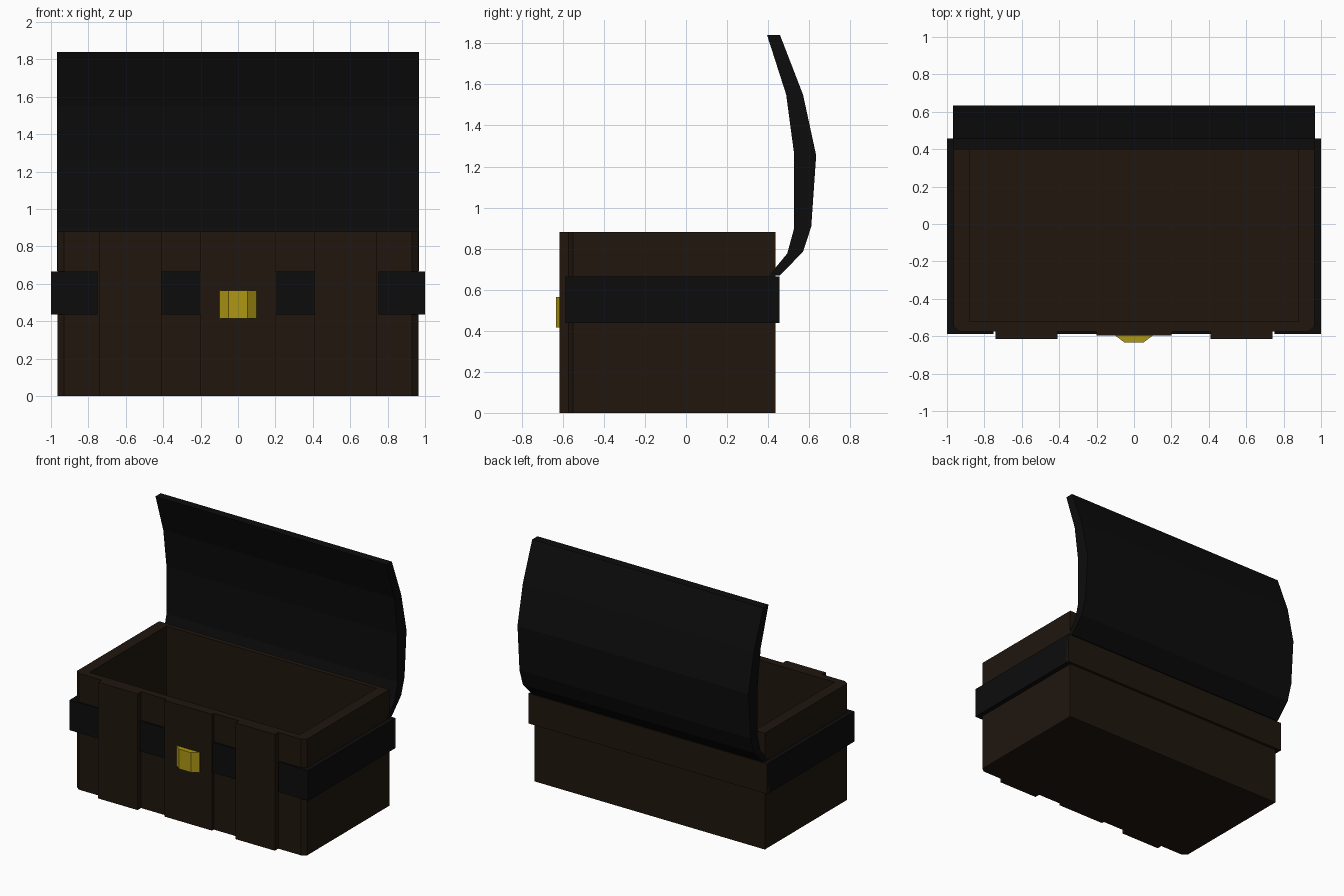
import bpy, bmesh, math
from mathutils import Vector

if "Cube" in bpy.data.objects:
    bpy.data.objects.remove(bpy.data.objects["Cube"])


def material(name, rgb):
    m = bpy.data.materials.new(name)
    m.diffuse_color = (*rgb, 1)
    m.use_nodes = True
    m.node_tree.nodes["Principled BSDF"].inputs["Base Color"].default_value = m.diffuse_color
    return m


WOOD = material("dark_wood", (0.014, 0.0078, 0.0043))
IRON = material("black_iron", (0.0037, 0.0037, 0.0037))
BRASS = material("brass", (0.42, 0.31, 0.006))


def finish(name, bm, *mats):
    bmesh.ops.recalc_face_normals(bm, faces=bm.faces)
    me = bpy.data.meshes.new(name)
    bm.to_mesh(me)
    bm.free()
    for m in mats:
        me.materials.append(m)
    ob = bpy.data.objects.new(name, me)
    bpy.context.collection.objects.link(ob)
    return ob


def prism(points, direction):
    """Closed 3D outline extruded along a vector."""
    bm = bmesh.new()
    f = bm.faces.new([bm.verts.new(p) for p in points])
    ext = bmesh.ops.extrude_face_region(bm, geom=[f], use_keep_orig=True)
    moved = [v for v in ext["geom"] if isinstance(v, bmesh.types.BMVert)]
    bmesh.ops.translate(bm, verts=moved, vec=direction)
    bmesh.ops.recalc_face_normals(bm, faces=bm.faces)
    return bm


def upright(points, z0, z1):
    """Plan outline raised from z0 to z1."""
    return prism([(x, y, z0) for x, y in points], Vector((0, 0, z1 - z0)))


def rect(x0, x1, y0, y1):
    return [(x0, y0), (x1, y0), (x1, y1), (x0, y1)]


# Hollow chest body with chamfered front corners
W, H = 0.965, 0.88
plan = [(-0.93, -0.575), (0.93, -0.575), (W, -0.55), (W, 0.435), (-W, 0.435), (-W, -0.55)]
bm = upright(plan, 0, H)
top = max(bm.faces, key=lambda f: f.calc_center_median().z)
bmesh.ops.inset_region(bm, faces=[top], thickness=0.03)
for v in top.verts:
    v.co.x = math.copysign(0.88, v.co.x)
    v.co.y = -0.52 if v.co.y < 0 else 0.40
cavity = bmesh.ops.extrude_face_region(bm, geom=[top])
moved = [v for v in cavity["geom"] if isinstance(v, bmesh.types.BMVert)]
bmesh.ops.translate(bm, verts=moved, vec=(0, 0, 0.06 - H))
bmesh.ops.delete(bm, geom=[f for f in [top] if f.is_valid], context="FACES")
bmesh.ops.remove_doubles(bm, verts=bm.verts, dist=0.001)
finish("chest_body", bm, WOOD)

# Raised front planks
for name, x0, x1, y in (("left_plank", -0.74, -0.41, -0.616),
                        ("centre_plank", -0.2, 0.2, -0.596),
                        ("right_plank", 0.41, 0.74, -0.616)):
    finish(name, upright(rect(x0, x1, y, -0.57), 0, H), WOOD)

# Iron bands: corner wraps and short front strips
B0, B1 = 0.437, 0.665
for s, side in ((-1, "left"), (1, "right")):
    wrap = [(0.75, -0.588), (1, -0.588), (1, 0.452), (0.955, 0.452), (0.955, -0.54), (0.75, -0.54)]
    finish(side + "_corner_band", upright([(s * x, y) for x, y in wrap], B0, B1), IRON)
    x0, x1 = sorted((s * 0.2, s * 0.415))
    finish(side + "_front_band", upright(rect(x0, x1, -0.588, -0.54), B0, B1), IRON)

# Wooden rail across the back
finish("back_rail", upright(rect(-1, 1, 0.43, 0.456), B0, B1), WOOD)

# Open curved lid
outer = [(0.458, 0.67), (0.57, 0.785), (0.61, 0.907), (0.634, 1.254), (0.57, 1.55), (0.458, 1.84)]
inner = [(0.395, 1.84), (0.488, 1.55), (0.527, 1.258), (0.527, 0.90), (0.493, 0.776), (0.405, 0.67)]
finish("lid", prism([(-0.968, y, z) for y, z in outer + inner], Vector((1.936, 0, 0))), IRON)

# Brass lock plate with slanted cheeks
lock = [(-0.098, -0.58), (-0.098, -0.598), (-0.05, -0.634), (0.05, -0.634), (0.098, -0.598), (0.098, -0.58)]
finish("lock", upright(lock, 0.415, 0.565), BRASS)
